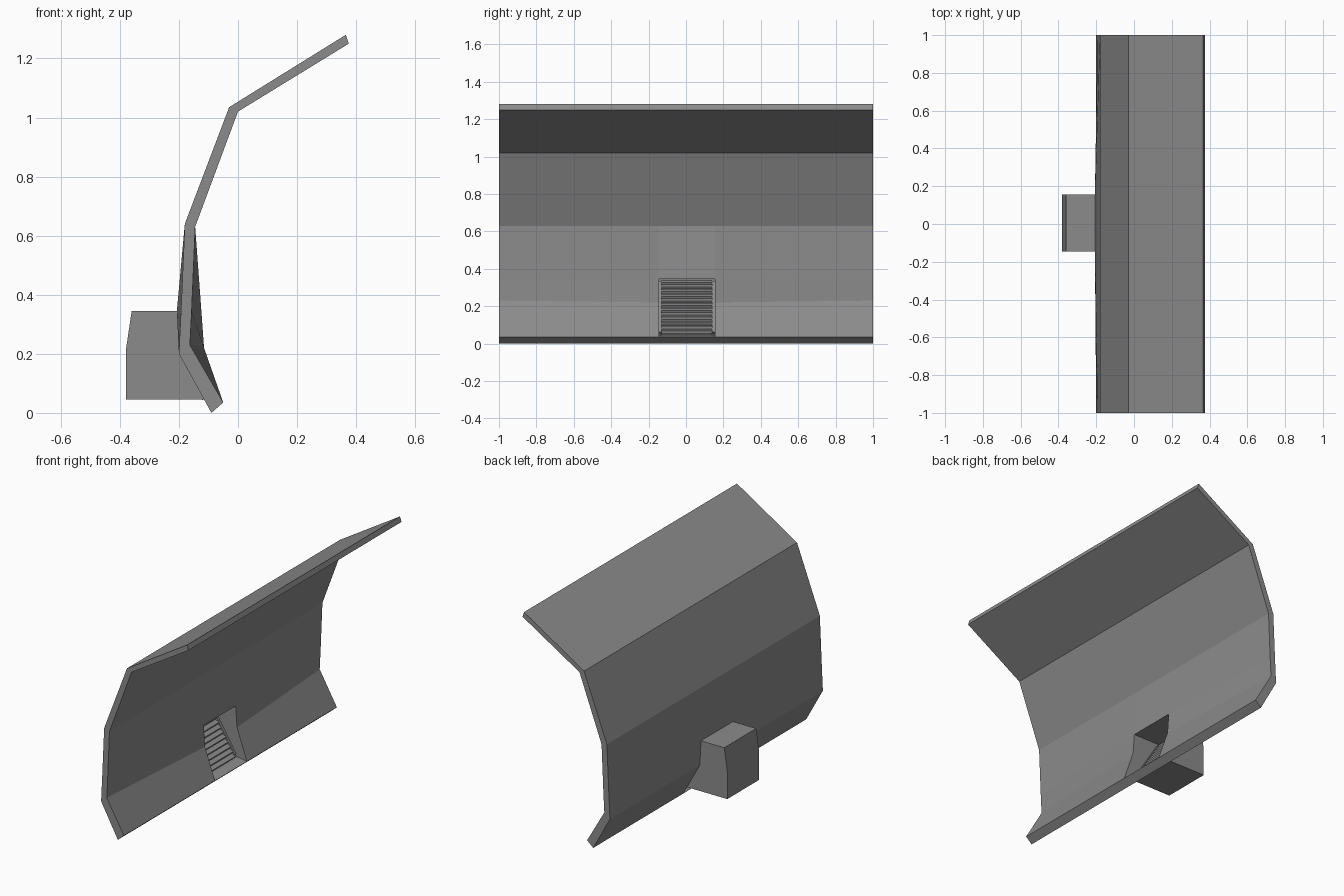
import bpy, bmesh, math
from mathutils import Vector

cube = bpy.data.objects.get("Cube")
if cube:
    bpy.data.objects.remove(cube, do_unlink=True)

grey = bpy.data.materials.new("plain grey")
grey.use_nodes = True
colour = (0.26, 0.26, 0.26, 1)
grey.diffuse_color = colour
grey.node_tree.nodes["Principled BSDF"].inputs["Base Color"].default_value = colour


def finish(bm, name):
    bmesh.ops.recalc_face_normals(bm, faces=bm.faces)
    mesh = bpy.data.meshes.new(name)
    bm.to_mesh(mesh)
    bm.free()
    mesh.materials.append(grey)
    obj = bpy.data.objects.new(name, mesh)
    bpy.context.collection.objects.link(obj)
    return obj


Y0, Y1 = -0.145, 0.155      # sides of the vent housing

# Wall panel: bent profile swept along y, thicker around the vent
back = [(-0.09, 0.0), (-0.2, 0.2), (-0.193, 0.345), (-0.18, 0.64), (-0.03, 1.035), (0.365, 1.28)]
top = [(0.375, 1.25), (0.0, 1.02), (-0.145, 0.63)]
end_face = top + [(-0.157, 0.345), (-0.163, 0.23), (-0.05, 0.035)]
vent_face = top + [(-0.124, 0.345), (-0.115, 0.22), (-0.05, 0.035)]
vent_back = list(back)
vent_back[2] = (-0.207, 0.345)

bm = bmesh.new()
sections = []
for y, profile in ((-1, back + end_face), (Y0, vent_back + vent_face),
                   (Y1, vent_back + vent_face), (1, back + end_face)):
    sections.append([bm.verts.new((x, y, z)) for x, z in profile])
n = len(sections[0])
opening = {0, 1, n - 3, n - 2}     # lower panels left open at the vent
for s in range(3):
    a, b = sections[s], sections[s + 1]
    for i in range(n):
        if s == 1 and i in opening:
            continue
        j = (i + 1) % n
        bm.faces.new((a[i], a[j], b[j], b[i]))
for ring in (sections[0], sections[-1]):
    for i in range(n // 2 - 1):
        bm.faces.new((ring[i], ring[i + 1], ring[n - 2 - i], ring[n - 1 - i]))
finish(bm, "wall_panel")

# Vent housing: box behind the wall, open towards the room
shell = [(-0.124, 0.345), (-0.36, 0.345), (-0.38, 0.21), (-0.38, 0.045), (-0.1, 0.045), (-0.05, 0.035)]
bm = bmesh.new()
left, right = [[bm.verts.new((x, y, z)) for x, z in shell + [(-0.115, 0.22)]] for y in (Y0, Y1)]
for i in range(len(shell) - 1):
    bm.faces.new((left[i], left[i + 1], right[i + 1], right[i]))
bm.faces.new(left)
bm.faces.new(right)
finish(bm, "vent_housing")


def box(bm, centre, size, tilt=0):
    verts = bmesh.ops.create_cube(bm, size=1)["verts"]
    bmesh.ops.scale(bm, vec=size, verts=verts)
    from mathutils import Matrix
    bmesh.ops.rotate(bm, verts=verts, matrix=Matrix.Rotation(tilt, 3, 'Y'))
    bmesh.ops.translate(bm, vec=centre, verts=verts)


# Grille: sloping row of slats between two side rails
low, high = Vector((-0.13, 0, 0.055)), Vector((-0.3, 0, 0.328))
slope = math.atan2(high.x - low.x, high.z - low.z)
mid_y = (Y0 + Y1) / 2
slats = 12
bm = bmesh.new()
for i in range(slats):
    p = low.lerp(high, i / (slats - 1))
    box(bm, (p.x, mid_y, p.z), (0.03, 0.27, 0.012), math.radians(25))
finish(bm, "grille_slats")

bm = bmesh.new()
centre = (low + high) / 2
for y in (Y0 + 0.008, Y1 - 0.008):
    box(bm, (centre.x, y, centre.z), (0.025, 0.014, (high - low).length), slope)
finish(bm, "grille_rails")
